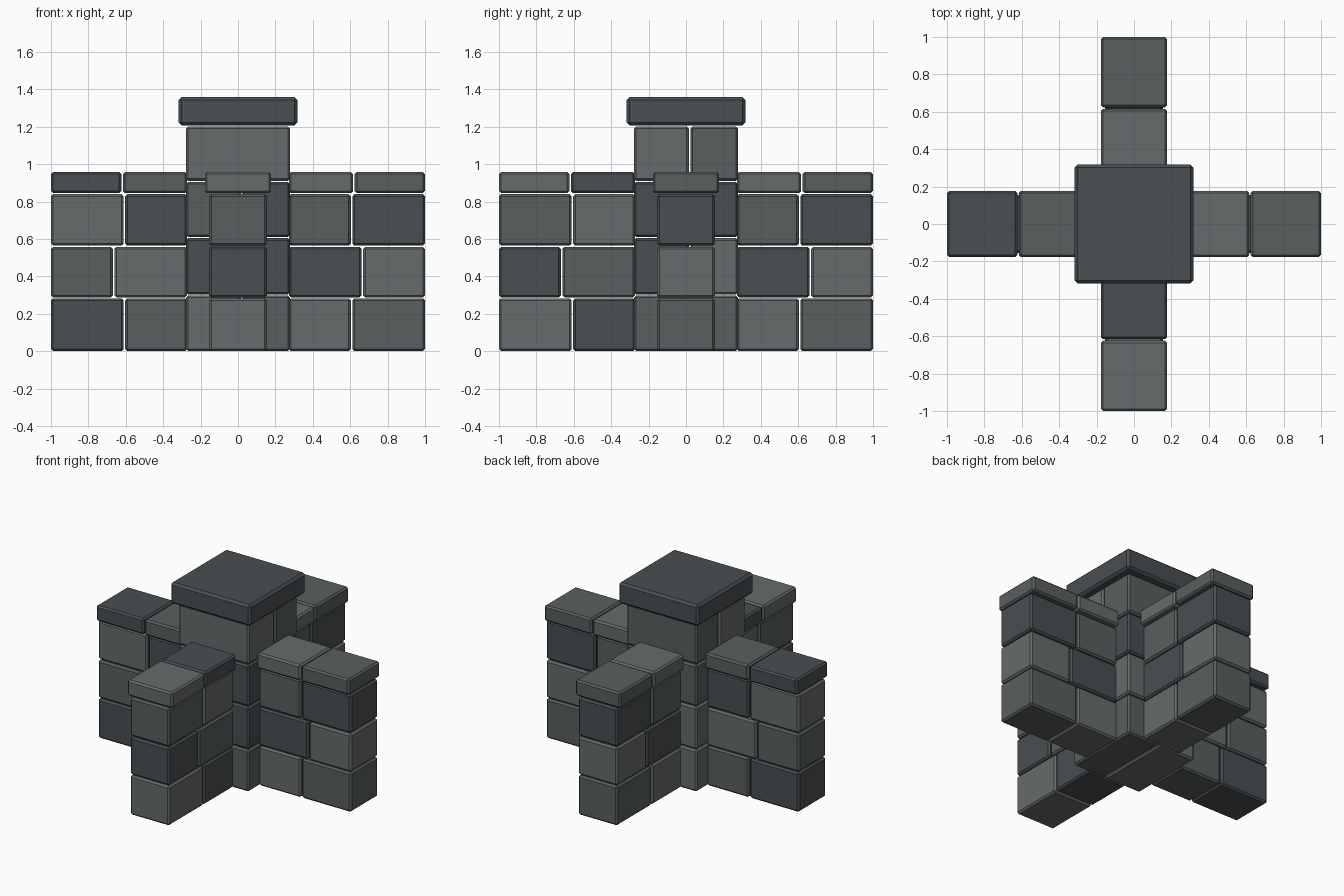
import bpy, bmesh
from mathutils import Matrix, Vector

if "Cube" in bpy.data.objects:
    bpy.data.objects.remove(bpy.data.objects["Cube"])

# Three stone shades: dark, medium, light
SHADES = []
for name, col in (("stone_dark", (0.066, 0.077, 0.083)),
                  ("stone_medium", (0.1, 0.113, 0.113)),
                  ("stone_light", (0.135, 0.146, 0.146))):
    m = bpy.data.materials.new(name)
    m.diffuse_color = (*col, 1)
    m.use_nodes = True
    m.node_tree.nodes["Principled BSDF"].inputs["Base Color"].default_value = m.diffuse_color
    SHADES.append(m)


def stone(name, lo, hi, shade, turn=0, bevel=0.012):
    """Chamfered block between two corners, turned about z in quarter turns."""
    lo, hi = Vector(lo), Vector(hi)
    bm = bmesh.new()
    bmesh.ops.create_cube(bm, size=1)
    bmesh.ops.scale(bm, vec=hi - lo, verts=bm.verts)
    bmesh.ops.translate(bm, vec=(lo + hi) / 2, verts=bm.verts)
    bmesh.ops.bevel(bm, geom=bm.edges[:], offset=bevel, segments=1,
                    affect='EDGES', profile=0.5)
    c, s = ((1, 0), (0, 1), (-1, 0), (0, -1))[turn]
    bm.transform(Matrix(((c, -s, 0, 0), (s, c, 0, 0), (0, 0, 1, 0), (0, 0, 0, 1))))
    me = bpy.data.meshes.new(name)
    bm.to_mesh(me)
    bm.free()
    me.materials.append(SHADES[shade % 3])
    ob = bpy.data.objects.new(name, me)
    bpy.context.collection.objects.link(ob)


# Four wall arms: three running-bond courses and a wider coping
# rows: bottom, top, half width, joint position
ROWS = [(0.0, 0.283, 0.155, 0.607), (0.287, 0.558, 0.155, 0.665),
        (0.564, 0.84, 0.155, 0.607), (0.845, 0.958, 0.177, 0.62)]
G = 0.004
ARMS = [("right", 0, 1, 1), ("back", 1, 1, 1), ("left", 2, 0, 0), ("front", 3, 2, 2)]
for side, turn, outer, _ in ARMS:
    inner = {1: 2, 0: 1, 2: 0}[outer]
    for i, (z0, z1, w, j) in enumerate(ROWS):
        part = "coping" if i == 3 else f"wall_course_{i + 1}"
        stone(f"{side}_{part}_inner", (0.272, -w, z0), (j - G, w, z1), inner + i, turn)
        stone(f"{side}_{part}_outer", (j + G, -w, z0), (1.0, w, z1), outer + i, turn)

# Central pillar: each course is two blocks, split in alternating directions
P = 0.278
for i, (z0, z1) in enumerate([(0, 0.298), (0.303, 0.605), (0.61, 0.905), (0.91, 1.202)]):
    shade = i + 2
    if i % 2 == 0:
        a, b = ((-P, -P), (0.02 - G, P)), ((0.02 + G, -P), (P, P))
    else:
        a, b = ((-P, -P), (P, 0.02 - G)), ((-P, 0.02 + G), (P, P))
    for k, (lo, hi) in enumerate((a, b)):
        stone(f"pillar_course_{i + 1}_{'ab'[k]}", (*lo, z0), (*hi, z1), shade + 2 * k)

# Pillar cap slab
stone("pillar_cap", (-0.317, -0.317, 1.206), (0.317, 0.317, 1.358), 0, 0, 0.016)
